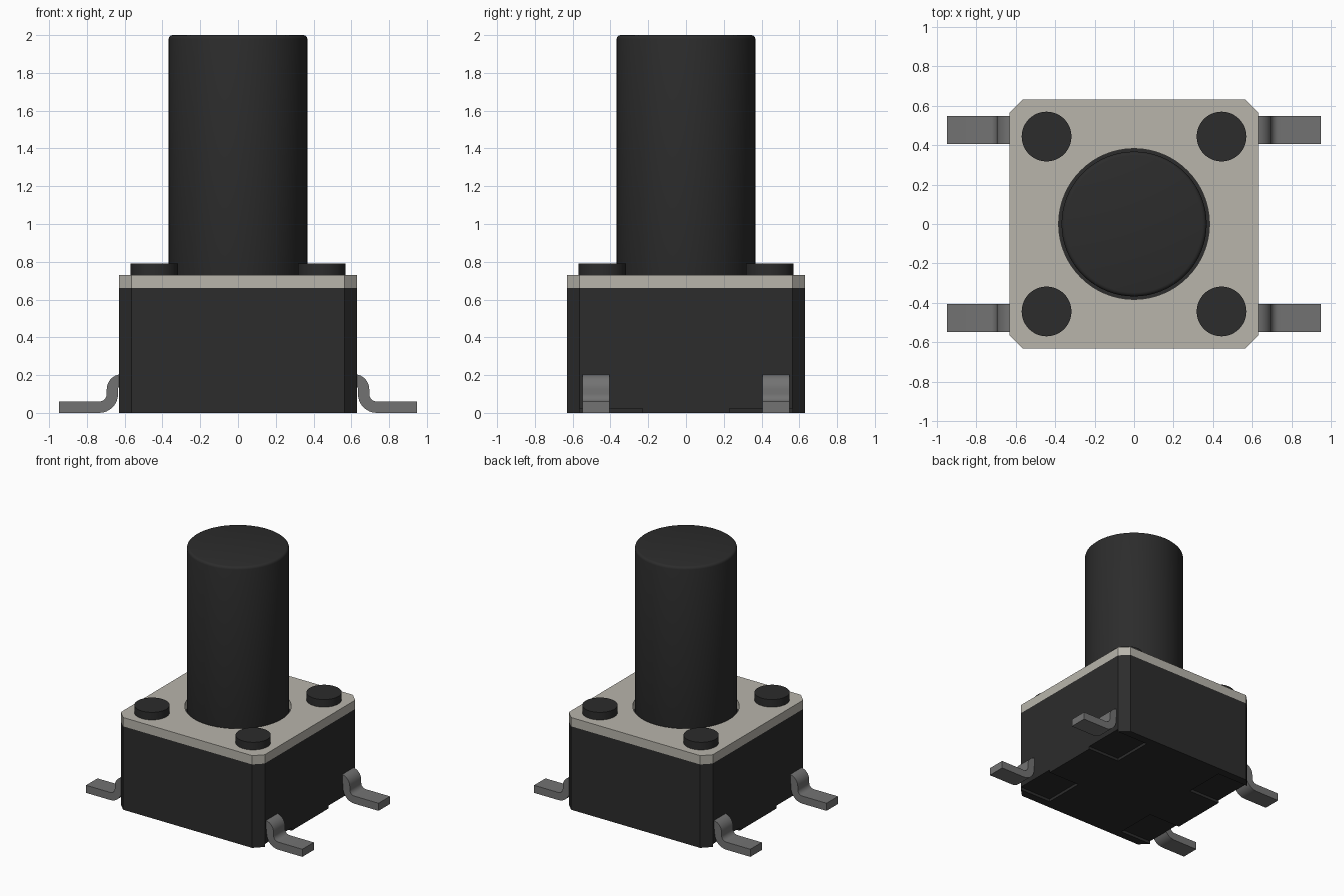
import bpy, bmesh
from math import cos, sin, pi, radians

cube = bpy.data.objects.get("Cube")
if cube:
    bpy.data.objects.remove(cube, do_unlink=True)


def material(name, rgb, roughness=0.6):
    m = bpy.data.materials.new(name)
    m.use_nodes = True
    m.diffuse_color = (*rgb, 1)
    bsdf = next(n for n in m.node_tree.nodes if n.type == 'BSDF_PRINCIPLED')
    bsdf.inputs["Base Color"].default_value = (*rgb, 1)
    bsdf.inputs["Roughness"].default_value = roughness
    return m


BLACK = material("black plastic", (0.025, 0.025, 0.025))
PLATE = material("warm grey plate", (0.48, 0.46, 0.41))
METAL = material("grey metal", (0.17, 0.17, 0.17))


def activate(ob):
    bpy.ops.object.select_all(action='DESELECT')
    ob.select_set(True)
    bpy.context.view_layer.objects.active = ob


def extrude(name, points, vector, mat):
    """Solid made by pushing a closed outline along a vector."""
    bm = bmesh.new()
    face = bm.faces.new([bm.verts.new(p) for p in points])
    new = bmesh.ops.extrude_face_region(bm, geom=[face])["geom"]
    moved = [v for v in new if isinstance(v, bmesh.types.BMVert)]
    bmesh.ops.translate(bm, verts=moved, vec=vector)
    bmesh.ops.recalc_face_normals(bm, faces=bm.faces)
    mesh = bpy.data.meshes.new(name)
    bm.to_mesh(mesh)
    bm.free()
    mesh.materials.append(mat)
    ob = bpy.data.objects.new(name, mesh)
    bpy.context.collection.objects.link(ob)
    return ob


def smooth(ob):
    activate(ob)
    bpy.ops.object.shade_smooth_by_angle(angle=radians(35))


def cylinder(name, x, y, r, z0, z1, mat, sides=64):
    ring = [(x + r * cos(2 * pi * i / sides), y + r * sin(2 * pi * i / sides), z0)
            for i in range(sides)]
    return extrude(name, ring, (0, 0, z1 - z0), mat)


def chamfered_block(name, z0, z1, mat, h=0.63, c=0.065):
    corners = []
    for sx, sy in ((1, 1), (-1, 1), (-1, -1), (1, -1)):
        pair = [(sx * h, sy * (h - c), z0), (sx * (h - c), sy * h, z0)]
        corners += pair if sx * sy > 0 else pair[::-1]
    return extrude(name, corners, (0, 0, z1 - z0), mat)


def cut(ob, cutter):
    cutter.hide_render = True
    mod = ob.modifiers.new("cut", 'BOOLEAN')
    mod.operation = 'DIFFERENCE'
    mod.solver = 'EXACT'
    mod.object = cutter
    activate(ob)
    bpy.ops.object.modifier_apply(modifier=mod.name)
    bpy.data.objects.remove(cutter, do_unlink=True)


SIDES = [("right", -1), ("left", 1)]
ENDS = [("front", -1), ("back", 1)]

# Housing and cover plate
housing = chamfered_block("housing", 0, 0.66, BLACK)
plate = chamfered_block("cover_plate", 0.66, 0.73, PLATE)
cut(plate, cylinder("plate_hole", 0, 0, 0.382, 0.6, 0.8, PLATE))
smooth(plate)

# Button stem with a softened top rim
stem = cylinder("button_stem", 0, 0, 0.367, 0.65, 2.0, BLACK)
bevel = stem.modifiers.new("rim", 'BEVEL')
bevel.width = 0.02
bevel.segments = 3
bevel.limit_method = 'ANGLE'
bevel.angle_limit = radians(40)
activate(stem)
bpy.ops.object.modifier_apply(modifier=bevel.name)
smooth(stem)


def arc(cx, cz, r, a0, a1, n=8):
    return [(cx + r * cos(radians(a0 + (a1 - a0) * i / n)),
             cz + r * sin(radians(a0 + (a1 - a0) * i / n))) for i in range(n + 1)]


# S-bent leg outline: upper surface outwards, lower surface back
upper = ([(0.55, 0.205)] + arc(0.615, 0.125, 0.08, 90, 0)
         + arc(0.735, 0.1, 0.04, 180, 270) + [(0.947, 0.06)])
lower = ([(0.947, 0)] + arc(0.735, 0.1, 0.1, 270, 180)
         + arc(0.615, 0.125, 0.02, 0, 90) + [(0.55, 0.145)])

for side, sx in SIDES:
    for end, sy in ENDS:
        # Rivet posts through the plate
        smooth(cylinder(f"post_{end}_{side}", sx * 0.443, sy * 0.443,
                        0.126, 0.65, 0.79, BLACK, 48))
        # Legs
        leg = extrude(f"leg_{end}_{side}",
                      [(sx * x, sy * 0.405, z) for x, z in upper + lower],
                      (0, sy * 0.143, 0), METAL)
        smooth(leg)
        # Shallow relief under the housing beside each leg
        relief = extrude("relief", [(sx * x, sy * y, -0.05) for x, y in
                                    ((0.35, 0.23), (0.7, 0.23), (0.7, 0.565), (0.35, 0.565))],
                         (0, 0, 0.073), BLACK)
        cut(housing, relief)
